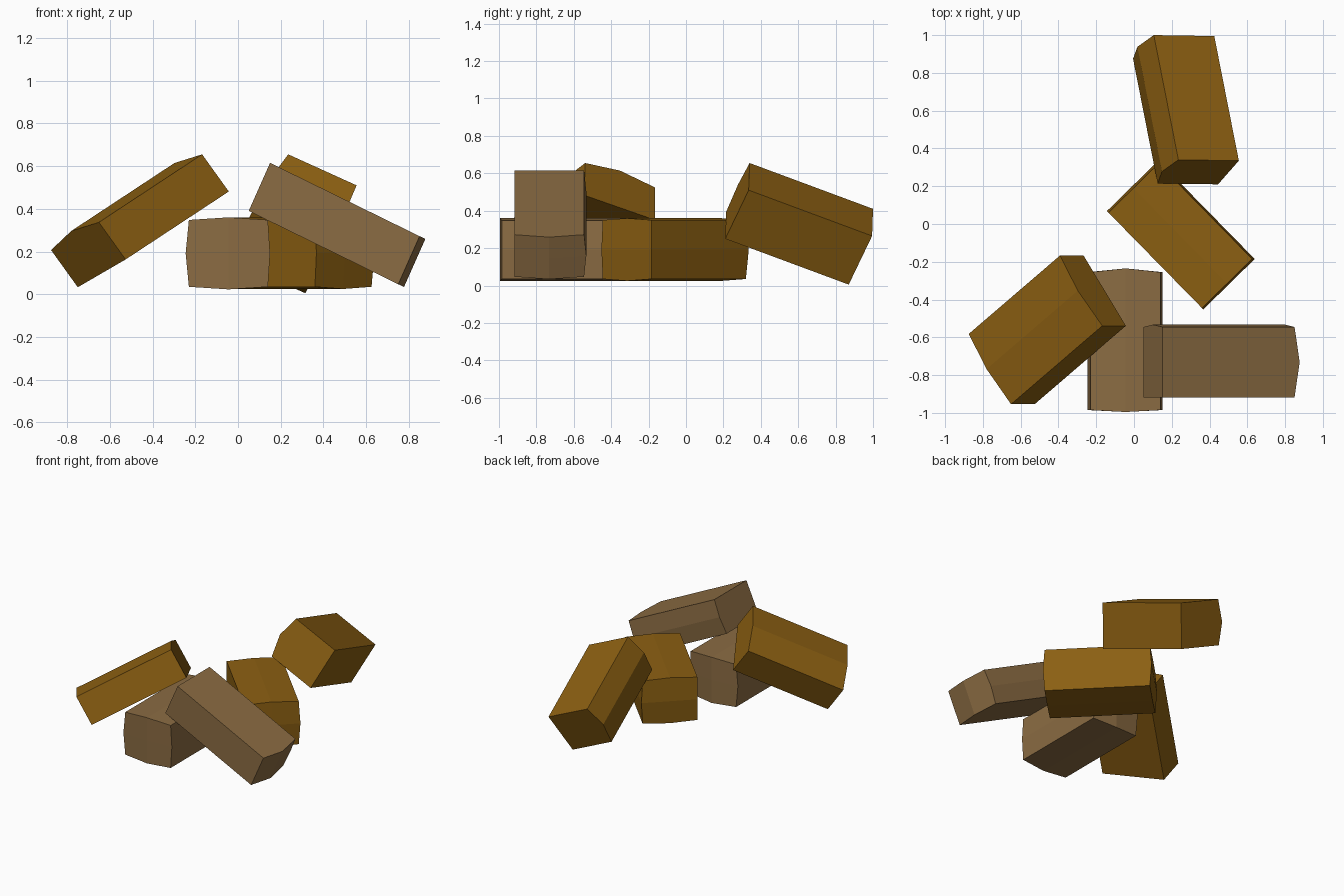
import bpy, bmesh
from mathutils import Vector

if "Cube" in bpy.data.objects:
    bpy.data.objects.remove(bpy.data.objects["Cube"])


def material(name, rgb):
    m = bpy.data.materials.new(name)
    m.diffuse_color = (*rgb, 1)
    m.use_nodes = True
    m.node_tree.nodes["Principled BSDF"].inputs["Base Color"].default_value = m.diffuse_color
    return m


gold = material("golden brown", (0.26, 0.115, 0.006))
tan = material("tan brown", (0.26, 0.15, 0.056))


def block(name, mat, corner, edges, bulges):
    """Box from one corner and three edge vectors.
    Each bulge (axis, side, mid_axis, amount) swells one face along its middle line."""
    corner = Vector(corner)
    edges = [Vector(e) for e in edges]
    bm = bmesh.new()
    bmesh.ops.create_cube(bm, size=2)
    bmesh.ops.subdivide_edges(bm, edges=bm.edges[:], cuts=1, use_grid_fill=True)
    for v in bm.verts:
        c = v.co.copy()
        p = corner + sum((e * (t + 1) / 2 for e, t in zip(edges, c)), Vector())
        for axis, side, mid, amount in bulges:
            if c[axis] * side > 0.9 and abs(c[mid]) < 0.1:
                p += edges[axis].normalized() * side * amount
        v.co = p
    bmesh.ops.recalc_face_normals(bm, faces=bm.faces[:])
    me = bpy.data.meshes.new(name)
    bm.to_mesh(me)
    bm.free()
    me.materials.append(mat)
    ob = bpy.data.objects.new(name, me)
    bpy.context.collection.objects.link(ob)


# Two blocks lying flat
block("flat_front_block", tan, (-0.23, -0.985, 0.035),
      [(0.37, 0, 0), (0, 0.73, 0), (0, 0, 0.313)],
      [(0, -1, 2, 0.015), (0, 1, 2, 0.01), (1, 1, 0, 0.02), (1, -1, 0, 0.01),
       (2, 1, 0, 0.012), (2, -1, 0, 0.012)])
block("flat_middle_block", gold, (-0.135, 0.06, 0.035),
      [(0.495, -0.505, 0), (0.265, 0.26, 0), (0, 0, 0.315)],
      [(0, 1, 2, 0.01), (0, -1, 2, 0.012), (1, 1, 2, 0.01), (2, 1, 1, 0.01),
       (2, -1, 1, 0.01)])

# Three blocks leaning on them
block("leaning_right_block", tan, (0.05, -0.918, 0.39),
      [(0.70, 0, -0.343), (0, 0.373, 0), (0.1, 0, 0.225)],
      [(0, 1, 1, 0.03), (1, 1, 2, 0.012)])
block("leaning_left_block", gold, (-0.75, -0.582, 0.033),
      [(0.483, 0.415, 0.318), (0.224, -0.372, 0.13), (-0.125, 0, 0.174)],
      [(2, 1, 1, 0.03)])
block("leaning_back_block", gold, (0.235, 0.34, 0.655),
      [(-0.13, 0.66, -0.245), (0.32, -0.005, -0.145), (-0.11, -0.125, -0.26)],
      [(1, -1, 2, 0.035)])
